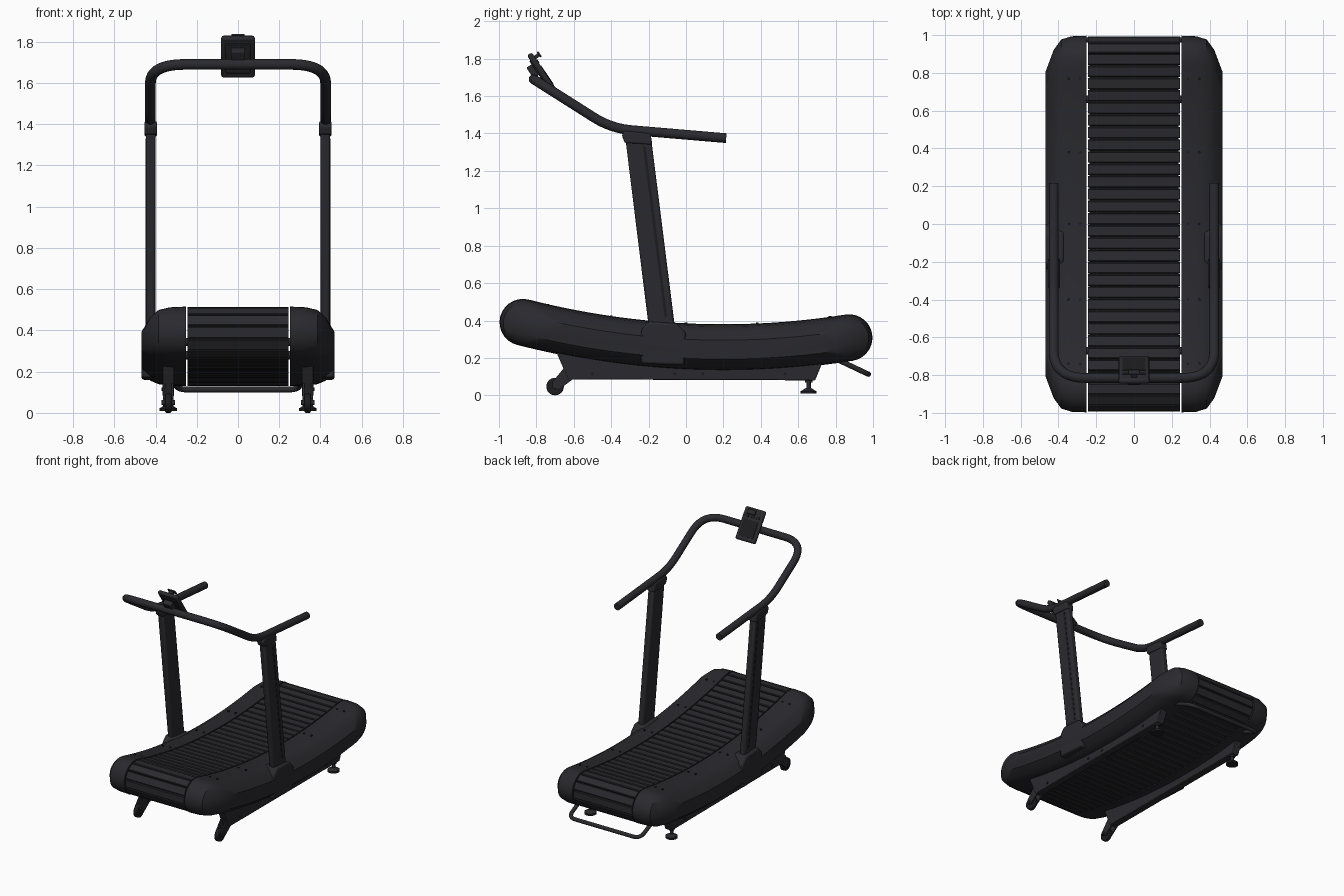
import bpy, bmesh, math
from mathutils import Vector, Matrix

cube = bpy.data.objects.get("Cube")
if cube:
    bpy.data.objects.remove(cube, do_unlink=True)


def material(name, rgb):
    m = bpy.data.materials.new(name)
    m.use_nodes = True
    m.diffuse_color = (*rgb, 1)
    m.node_tree.nodes["Principled BSDF"].inputs["Base Color"].default_value = (*rgb, 1)
    return m


CHARCOAL = material("charcoal", (0.023, 0.023, 0.028))
BLACK = material("black rubber", (0.012, 0.012, 0.014))


def finish(name, bm, mat=CHARCOAL, smooth=True, bevel=0):
    bmesh.ops.recalc_face_normals(bm, faces=bm.faces)
    mesh = bpy.data.meshes.new(name)
    bm.to_mesh(mesh)
    bm.free()
    ob = bpy.data.objects.new(name, mesh)
    bpy.context.collection.objects.link(ob)
    mesh.materials.append(mat)
    if bevel:
        mod = ob.modifiers.new("bevel", "BEVEL")
        mod.width, mod.segments, mod.limit_method = bevel, 2, "ANGLE"
    if smooth:
        bpy.ops.object.select_all(action="DESELECT")
        ob.select_set(True)
        bpy.context.view_layer.objects.active = ob
        bpy.ops.object.shade_smooth_by_angle(angle=math.radians(32))
    return ob


def add_loft(bm, rings, caps=True):
    """Skin a list of equal closed rings of points."""
    rows = [[bm.verts.new(p) for p in ring] for ring in rings]
    n = len(rows[0])
    for a, b in zip(rows, rows[1:]):
        for i in range(n):
            bm.faces.new((a[i], a[(i + 1) % n], b[(i + 1) % n], b[i]))
    if caps:
        bm.faces.new(rows[0])
        bm.faces.new(rows[-1])


def prism(name, profile, x0, x1, mat=CHARCOAL, bevel=0):
    bm = bmesh.new()
    add_loft(bm, [[(x, y, z) for y, z in profile] for x in (x0, x1)])
    return finish(name, bm, mat, bevel=bevel)


def cylinder(name, centre, radius, depth, axis="Z", mat=CHARCOAL, top=None, bevel=0):
    bm = bmesh.new()
    rot = Matrix.Rotation(math.pi / 2, 4, "Y") if axis == "X" else Matrix()
    bmesh.ops.create_cone(bm, cap_ends=True, segments=24, radius1=radius,
                          radius2=radius if top is None else top, depth=depth,
                          matrix=Matrix.Translation(centre) @ rot)
    return finish(name, bm, mat, bevel=bevel)


def tube(name, points, radius, rounding):
    """Round pipe along a polyline whose corners are rounded."""
    pts = [Vector(p) for p in points]
    path = [pts[0]]
    for a, p, b, r in zip(pts, pts[1:], pts[2:], rounding):
        start, end = p + (a - p).normalized() * r, p + (b - p).normalized() * r
        for i in range(11):
            t = i / 10
            path.append(start * (1 - t) ** 2 + p * 2 * t * (1 - t) + end * t * t)
    path.append(pts[-1])
    normal, rings = None, []
    for i, p in enumerate(path):
        tan = (path[min(i + 1, len(path) - 1)] - path[max(i - 1, 0)]).normalized()
        normal = tan.orthogonal() if normal is None else normal - tan * normal.dot(tan)
        normal.normalize()
        side = tan.cross(normal)
        rings.append([p + radius * (math.cos(a) * normal + math.sin(a) * side)
                      for a in (math.tau * k / 16 for k in range(16))])
    bm = bmesh.new()
    add_loft(bm, rings)
    return finish(name, bm)


# Curved deck: a parabolic spine offset on both sides, with round ends
END, HALF = 0.872, 0.125


def spine(y):
    return 0.255 + 0.118 * (y - 0.2) ** 2


def deck_loop(r, n=40, arc=14):
    def offset(y, turn):
        a = math.atan(0.236 * (y - 0.2)) + math.pi / 2 + turn
        return (y + r * math.cos(a), spine(y) + r * math.sin(a))
    ys = [-END + 2 * END * i / n for i in range(n + 1)]
    pts = [offset(y, 0) for y in ys]
    pts += [offset(END, -math.pi * i / arc) for i in range(1, arc)]
    pts += [offset(y, math.pi) for y in reversed(ys)]
    pts += [offset(-END, math.pi - math.pi * i / arc) for i in range(1, arc)]
    return pts


# Side housings, shrinking towards the outer face
SECTIONS = ((0.252, 0, 0), (0.33, 0.003, 0.003), (0.385, 0.02, 0.012),
            (0.425, 0.075, 0.035), (0.468, 0.19, 0.085))
for side, s in (("right", -1), ("left", 1)):
    rings = []
    for x, dy, dz in SECTIONS:
        ring = []
        for y, z in deck_loop(HALF):
            y2, h = y * (1 - dy), z - spine(y)
            shrink = dz if h > 0 else dz * 0.75
            ring.append((s * x, y2, spine(y2) + h * (1 - shrink / HALF)))
        rings.append(ring)
    bm = bmesh.new()
    add_loft(bm, rings)
    finish(side + "_housing", bm)

# Running belt: inner band and evenly spaced slats
bm = bmesh.new()
inner, core = deck_loop(0.100), deck_loop(0.112)
add_loft(bm, [[(x, y, z) for y, z in loop] for x, loop in
              ((-0.235, inner), (-0.235, core), (0.235, core), (0.235, inner), (-0.235, inner))], caps=False)
bmesh.ops.remove_doubles(bm, verts=bm.verts, dist=0.0001)
finish("belt_band", bm, BLACK)

loop = [Vector(p) for p in deck_loop(HALF, 120, 40)]
loop.append(loop[0])
lengths = [0]
for a, b in zip(loop, loop[1:]):
    lengths.append(lengths[-1] + (b - a).length)


def along(d):
    d %= lengths[-1]
    k = next(i for i in range(1, len(lengths)) if lengths[i] >= d)
    t = (d - lengths[k - 1]) / (lengths[k] - lengths[k - 1])
    return loop[k - 1].lerp(loop[k], t)


SLATS = 66
pitch = lengths[-1] / SLATS
bm = bmesh.new()
for i in range(SLATS):
    a, b = along(pitch * (i + 0.06)), along(pitch * (i + 0.94))
    tan = (b - a).normalized()
    inward = Vector((tan.y, -tan.x)) * 0.016
    lip = tan * 0.004
    section = (a + lip, b - lip, b + inward * 0.25, b + inward, a + inward, a + inward * 0.25)
    add_loft(bm, [[(x, p.x, p.y) for p in section] for x in (-0.244, 0.244)])
finish("belt_slats", bm, smooth=False)

# End drums and cross members inside the belt
for name, y in (("front", -END), ("rear", END)):
    cylinder(name + "_drum", (0, y, spine(y)), 0.098, 0.46, "X", BLACK)
for name, y in (("front", -0.67), ("rear", 0.66)):
    cylinder(name + "_cross_member", (0, y, spine(y)), 0.02, 0.56, "X")

# Parts repeated on both sides
for side, s in (("right", -1), ("left", 1)):
    prism(side + "_base_rail", [(-0.71, 0.27), (-0.63, 0.085), (0.69, 0.08), (0.74, 0.2),
                                (0.3, 0.19), (-0.3, 0.21)], s * 0.31, s * 0.365, bevel=0.004)
    # Transport wheel held by a fork
    for x in (0.312, 0.354):
        prism(side + "_wheel_fork", [(-0.65, 0.15), (-0.60, 0.09), (-0.68, 0.03),
                                     (-0.715, 0.04), (-0.715, 0.07)], s * x, s * (x + 0.01))
    cylinder(side + "_wheel", (s * 0.338, -0.70, 0.047), 0.047, 0.03, "X", BLACK, bevel=0.006)
    cylinder(side + "_wheel_axle", (s * 0.338, -0.70, 0.05), 0.012, 0.066, "X")
    # Levelling foot
    cylinder(side + "_foot_pad", (s * 0.338, 0.655, 0.017), 0.042, 0.014, mat=BLACK)
    cylinder(side + "_foot_cone", (s * 0.338, 0.655, 0.032), 0.038, 0.016, top=0.014)
    cylinder(side + "_foot_stem", (s * 0.338, 0.655, 0.065), 0.012, 0.06)
    cylinder(side + "_foot_nut", (s * 0.338, 0.655, 0.074), 0.02, 0.012)
    # Upright post with socket and collar
    prism(side + "_post_socket", [(-0.24, 0.17), (-0.01, 0.16), (0.0, 0.335), (-0.05, 0.385),
                                  (-0.20, 0.395), (-0.24, 0.35)], s * 0.37, s * 0.468, bevel=0.012)
    prism(side + "_post", [(-0.195, 0.33), (-0.055, 0.33), (-0.187, 1.38), (-0.325, 1.38)],
          s * 0.40, s * 0.447, bevel=0.012)
    prism(side + "_post_groove", [(-0.115, 0.42), (-0.10, 0.42), (-0.215, 1.33), (-0.23, 1.33)],
          s * 0.446, s * 0.449, BLACK)
    prism(side + "_post_collar", [(-0.328, 1.35), (-0.18, 1.34), (-0.19, 1.40), (-0.33, 1.415),
                                  (-0.343, 1.39)], s * 0.393, s * 0.454, bevel=0.008)
    # Screws on the foot board and along the base rail
    for y in (-0.74, -0.4, 0, 0.38, 0.77):
        for x in (0.285, 0.345):
            cylinder(side + "_board_screw", (s * x, y, spine(y) + HALF + 0.001), 0.007, 0.008, mat=BLACK)
    for y in (-0.5, -0.06, 0.09, 0.53):
        cylinder(side + "_rail_bolt", (s * 0.366, y, 0.115), 0.009, 0.008, "X", BLACK)

# Handrail running from grip to grip around the front
rail = [(0.425, 0.215, 1.375), (0.425, -0.40, 1.427), (0.425, -0.815, 1.69)]
tube("handrail", rail + [(-x, y, z) for x, y, z in reversed(rail)], 0.026,
     (0.11, 0.17, 0.17, 0.11))

# Rear lifting handle
lift = [(0.30, 0.78, 0.205), (0.30, 0.975, 0.113)]
tube("rear_lift_handle", lift + [(-x, y, z) for x, y, z in reversed(lift)], 0.014, (0.06, 0.06))

# Console, built lying flat and tilted towards the runner
tilt = Matrix.Translation((0, -0.772, 1.728)) @ Matrix.Rotation(math.radians(-56), 4, "X")


def console_part(name, centre, size, mat=CHARCOAL, bevel=0):
    bm = bmesh.new()
    bmesh.ops.create_cube(bm, size=1, matrix=tilt @ Matrix.Translation(centre) @ Matrix.Diagonal((*size, 1)))
    return finish(name, bm, mat, bevel=bevel)


console_part("console_body", (0, 0, 0), (0.164, 0.236, 0.03), bevel=0.012)
console_part("console_screen", (0, 0.03, 0.015), (0.12, 0.12, 0.006), BLACK)
console_part("console_back_plate", (0, 0, -0.017), (0.12, 0.17, 0.01), bevel=0.004)
for x in (-0.045, 0, 0.045):
    console_part("console_button", (x, -0.058, 0.016), (0.03, 0.02, 0.006), BLACK)
console_part("console_knob_stem", (0, -0.085, 0.025), (0.03, 0.02, 0.03))
console_part("console_knob", (0, -0.085, 0.043), (0.065, 0.035, 0.01), bevel=0.004)
console_part("console_clamp", (0, -0.03, -0.035), (0.07, 0.07, 0.04), bevel=0.006)
